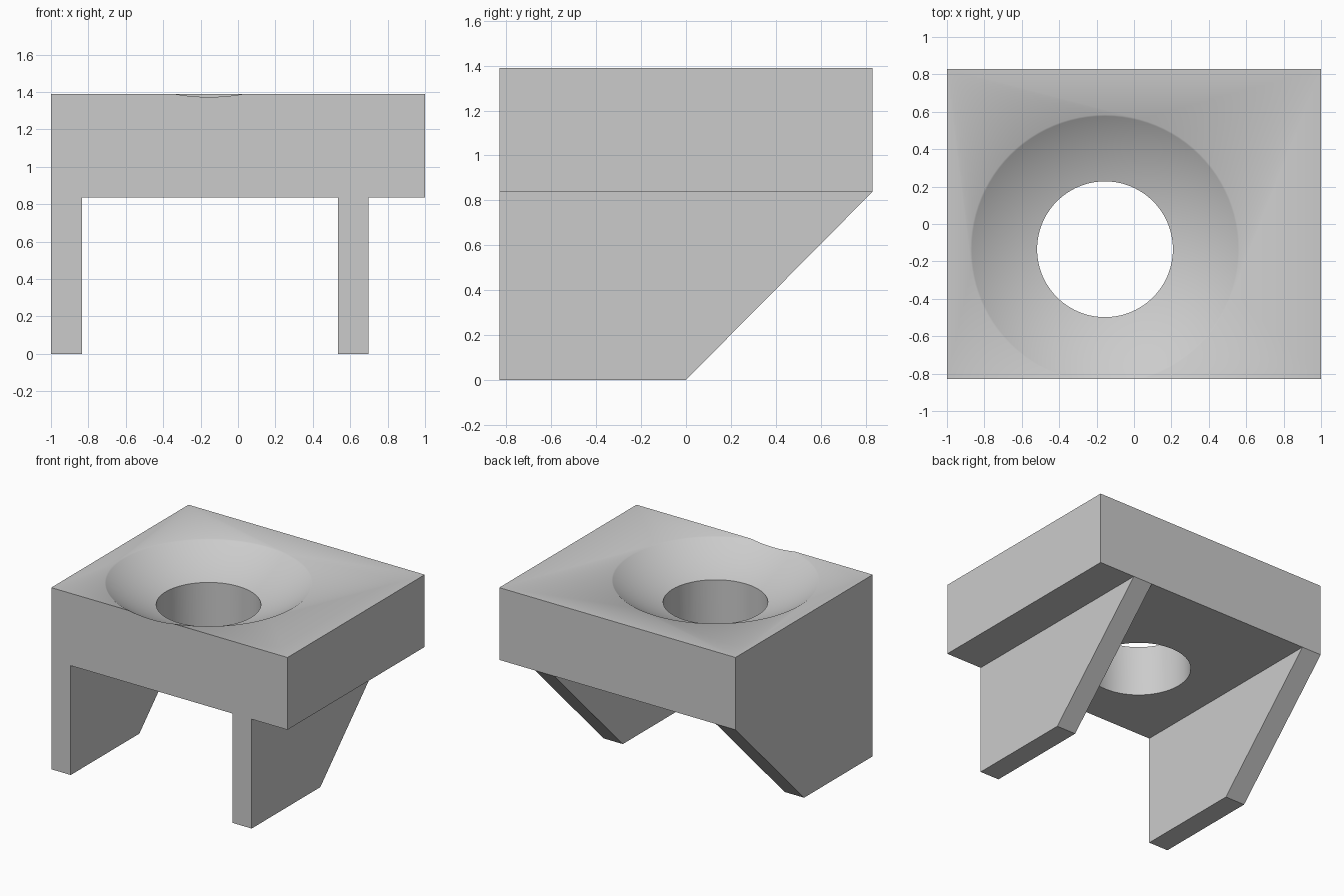
import bpy, math

if "Cube" in bpy.data.objects:
    bpy.data.objects.remove(bpy.data.objects["Cube"])

W, D, H, SLAB_Z = 1.0, 0.83, 1.39, 0.837
HOLE = (-0.155, -0.135)
HOLE_R, DISH_R, SPHERE_R = 0.363, 0.72, 1.28


def prism_x(name, profile, x0, x1):
    """Extrude a (y, z) profile from x0 to x1."""
    n = len(profile)
    verts = [(x, y, z) for x in (x0, x1) for y, z in profile]
    faces = [tuple(reversed(range(n))), tuple(range(n, 2 * n))]
    faces += [(i, (i + 1) % n, n + (i + 1) % n, n + i) for i in range(n)]
    mesh = bpy.data.meshes.new(name)
    mesh.from_pydata(verts, [], faces)
    ob = bpy.data.objects.new(name, mesh)
    bpy.context.collection.objects.link(ob)
    return ob


def combine(base, other, operation):
    mod = base.modifiers.new(other.name, 'BOOLEAN')
    mod.object, mod.operation, mod.solver = other, operation, 'EXACT'
    bpy.ops.object.select_all(action='DESELECT')
    bpy.context.view_layer.objects.active = base
    base.select_set(True)
    bpy.ops.object.modifier_apply(modifier=mod.name)
    bpy.data.objects.remove(other)


# Thick top slab
bracket = prism_x("bracket", [(-D, SLAB_Z), (D, SLAB_Z), (D, H), (-D, H)], -W, W)

# Two legs with sloped backs, reaching into the slab
leg_profile = [(-D, 0), (0, 0), (D, SLAB_Z), (D, 1.0), (-D, 1.0)]
for name, x0, x1 in (("left_leg", -W, -0.835), ("right_leg", 0.535, 0.697)):
    combine(bracket, prism_x(name, leg_profile, x0, x1), 'UNION')

# Shallow round dish in the top
rise = math.sqrt(SPHERE_R ** 2 - DISH_R ** 2)
bpy.ops.mesh.primitive_uv_sphere_add(segments=96, ring_count=96, radius=SPHERE_R,
                                     location=(*HOLE, H + rise))
dish = bpy.context.object
dish.name = "dish_cutter"
combine(bracket, dish, 'DIFFERENCE')

# Through hole
bpy.ops.mesh.primitive_cylinder_add(vertices=96, radius=HOLE_R, depth=2,
                                    location=(*HOLE, 1.1))
hole = bpy.context.object
hole.name = "hole_cutter"
combine(bracket, hole, 'DIFFERENCE')

bpy.context.view_layer.objects.active = bracket
bracket.select_set(True)
bpy.ops.object.shade_smooth_by_angle(angle=math.radians(40))
